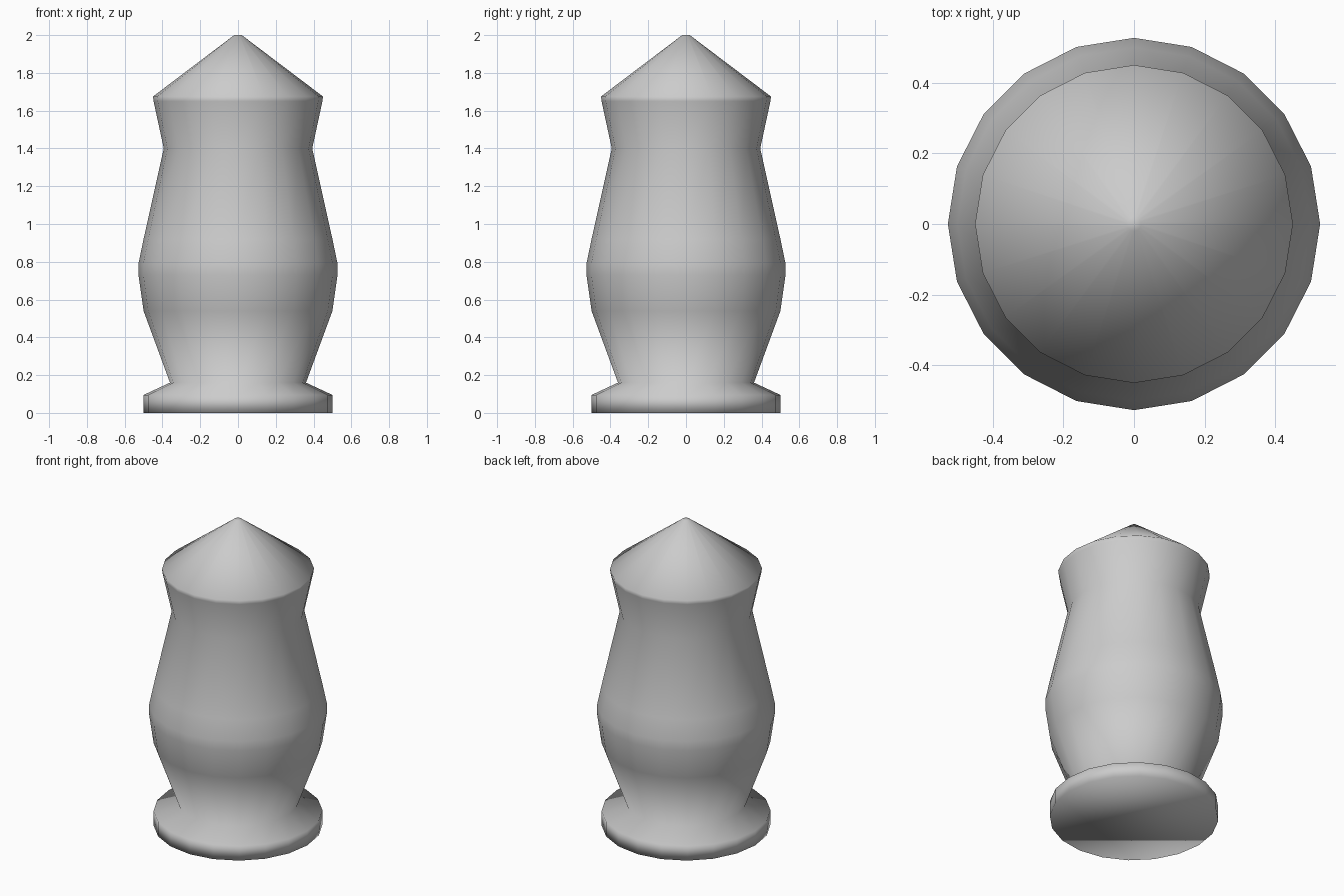
import bpy, bmesh, math

if "Cube" in bpy.data.objects:
    bpy.data.objects.remove(bpy.data.objects["Cube"])

SIDES = 20

# Radius and height of each ring, from foot to tip
PROFILE = [
    (0.50, 0.0), (0.50, 0.095),             # foot disc
    (0.36, 0.16),                           # ankle
    (0.50, 0.54), (0.527, 0.73), (0.527, 0.79), (0.50, 0.92),  # belly
    (0.393, 1.40),                          # neck
    (0.447, 1.65), (0.45, 1.675),           # rim
    (0.02, 2.0),                            # tip
]


def lathe(name, profile):
    bm = bmesh.new()
    rings = [[bm.verts.new((r * math.cos(2 * math.pi * i / SIDES),
                            r * math.sin(2 * math.pi * i / SIDES), z))
              for i in range(SIDES)] for r, z in profile]
    for low, high in zip(rings, rings[1:]):
        for i in range(SIDES):
            j = (i + 1) % SIDES
            bm.faces.new((low[i], low[j], high[j], high[i]))
    bm.faces.new(rings[0][::-1])
    bm.faces.new(rings[-1])
    for f in bm.faces:
        f.smooth = True
    mesh = bpy.data.meshes.new(name)
    bm.to_mesh(mesh)
    bm.free()
    obj = bpy.data.objects.new(name, mesh)
    bpy.context.collection.objects.link(obj)
    return obj


# Turned post with foot, belly, neck and pointed cap
lathe("turned_post", PROFILE)
